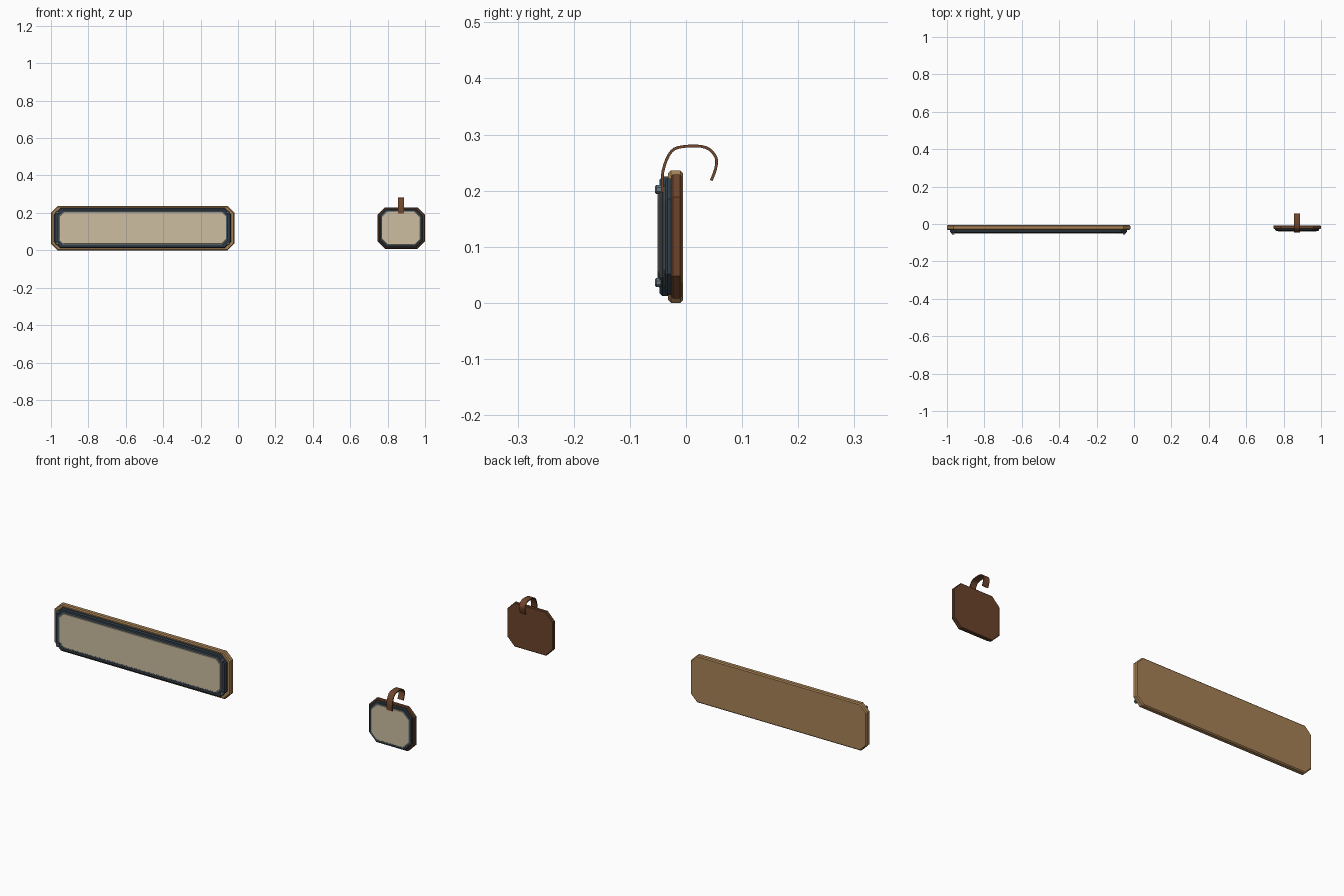
import bpy, bmesh, math
from mathutils import Vector

old = bpy.data.objects.get("Cube")
if old:
    bpy.data.objects.remove(old, do_unlink=True)


def make_material(name, rgb):
    """Flat colour from sRGB bytes, stored as linear values."""
    linear = [((c / 255 + 0.055) / 1.055) ** 2.4 for c in rgb]
    mat = bpy.data.materials.new(name)
    mat.use_nodes = True
    mat.diffuse_color = (*linear, 1)
    mat.node_tree.nodes["Principled BSDF"].inputs["Base Color"].default_value = (*linear, 1)
    return mat


light_wood = make_material("light wood", (168, 130, 86))
dark_wood = make_material("dark wood", (108, 68, 44))
slate = make_material("dark slate", (50, 62, 72))
steel = make_material("grey blue trim", (104, 118, 126))
parchment = make_material("parchment", (204, 190, 161))
strap_brown = make_material("strap brown", (112, 70, 44))


def finish(bm, name, mat):
    bmesh.ops.recalc_face_normals(bm, faces=bm.faces)
    mesh = bpy.data.meshes.new(name)
    bm.to_mesh(mesh)
    bm.free()
    mesh.materials.append(mat)
    obj = bpy.data.objects.new(name, mesh)
    bpy.context.collection.objects.link(obj)
    return obj


def plate(name, x0, x1, z0, z1, corner, back, front, edge, mat, back_edge=0.0):
    """Upright slab with cut corners and a bevelled front and back rim."""
    bm = bmesh.new()
    rings = []
    layers = [(back, back_edge), (back - back_edge, 0), (front + edge, 0), (front, edge)]
    if not back_edge:
        layers.pop(0)
    for y, inset in layers:
        a, b, c, d = x0 + inset, x1 - inset, z0 + inset, z1 - inset
        k = corner - inset * 0.58
        outline = [(a + k, c), (b - k, c), (b, c + k), (b, d - k),
                   (b - k, d), (a + k, d), (a, d - k), (a, c + k)]
        rings.append([bm.verts.new((x, y, z)) for x, z in outline])
    for r, s in zip(rings, rings[1:]):
        for i in range(8):
            j = (i + 1) % 8
            bm.faces.new((r[i], r[j], s[j], s[i]))
    bm.faces.new(rings[0])
    bm.faces.new(rings[-1])
    return finish(bm, name, mat)


# Long sign: wooden board, slate frame, trim and face panel
plate("sign_board", -1.0, -0.02, 0, 0.236, 0.035, -0.005, -0.032, 0.005, light_wood, 0.005)
plate("sign_frame", -0.983, -0.037, 0.012, 0.225, 0.033, -0.03, -0.047, 0.005, slate)
plate("sign_trim", -0.964, -0.056, 0.027, 0.210, 0.026, -0.045, -0.049, 0.002, steel)
plate("sign_panel", -0.956, -0.064, 0.034, 0.203, 0.023, -0.046, -0.051, 0.001, parchment)

# Corner pins of the long sign
for x, side in ((-0.967, "right"), (-0.053, "left")):
    for z, level in ((0.036, "lower"), (0.202, "upper")):
        plate(f"{level}_{side}_pin", x - 0.008, x + 0.008, z - 0.008, z + 0.008,
              0.0047, -0.045, -0.055, 0.002, steel)

# Small hanging tag
plate("tag_board", 0.745, 1.0, 0.008, 0.229, 0.04, -0.008, -0.027, 0.004, dark_wood, 0.003)
plate("tag_frame", 0.755, 0.99, 0.014, 0.222, 0.037, -0.026, -0.037, 0.004, slate)
plate("tag_trim", 0.765, 0.98, 0.024, 0.212, 0.032, -0.035, -0.038, 0.001, steel)
plate("tag_panel", 0.770, 0.975, 0.029, 0.207, 0.03, -0.036, -0.040, 0.001, parchment)

# Hanging strap: flat strip swept along a smooth hook in the y-z plane
points = [Vector(p) for p in [(-0.042, 0.197), (-0.041, 0.235), (-0.026, 0.270), (0.0, 0.279),
                              (0.035, 0.277), (0.053, 0.260), (0.053, 0.240), (0.045, 0.218)]]
path = []
for i in range(len(points) - 1):
    p0, p1 = points[max(i - 1, 0)], points[i]
    p2, p3 = points[i + 1], points[min(i + 2, len(points) - 1)]
    for step in range(4):
        t = step / 4
        path.append(0.5 * (2 * p1 + (p2 - p0) * t + (2 * p0 - 5 * p1 + 4 * p2 - p3) * t * t
                           + (3 * p1 - p0 - 3 * p2 + p3) * t ** 3))
path.append(points[-1])

bm = bmesh.new()
rings = []
for i, p in enumerate(path):
    along = (path[min(i + 1, len(path) - 1)] - path[max(i - 1, 0)]).normalized()
    out = Vector((-along.y, along.x)) * 0.0025
    rings.append([bm.verts.new((0.872 + w, *(p + out * s)))
                  for w, s in ((-0.016, -1), (0.016, -1), (0.016, 1), (-0.016, 1))])
for r, s in zip(rings, rings[1:]):
    for i in range(4):
        j = (i + 1) % 4
        bm.faces.new((r[i], r[j], s[j], s[i]))
bm.faces.new(rings[0])
bm.faces.new(rings[-1])
strap = finish(bm, "hanging_strap", strap_brown)
bpy.ops.object.select_all(action="DESELECT")
strap.select_set(True)
bpy.context.view_layer.objects.active = strap
bpy.ops.object.shade_smooth_by_angle(angle=math.radians(35))
